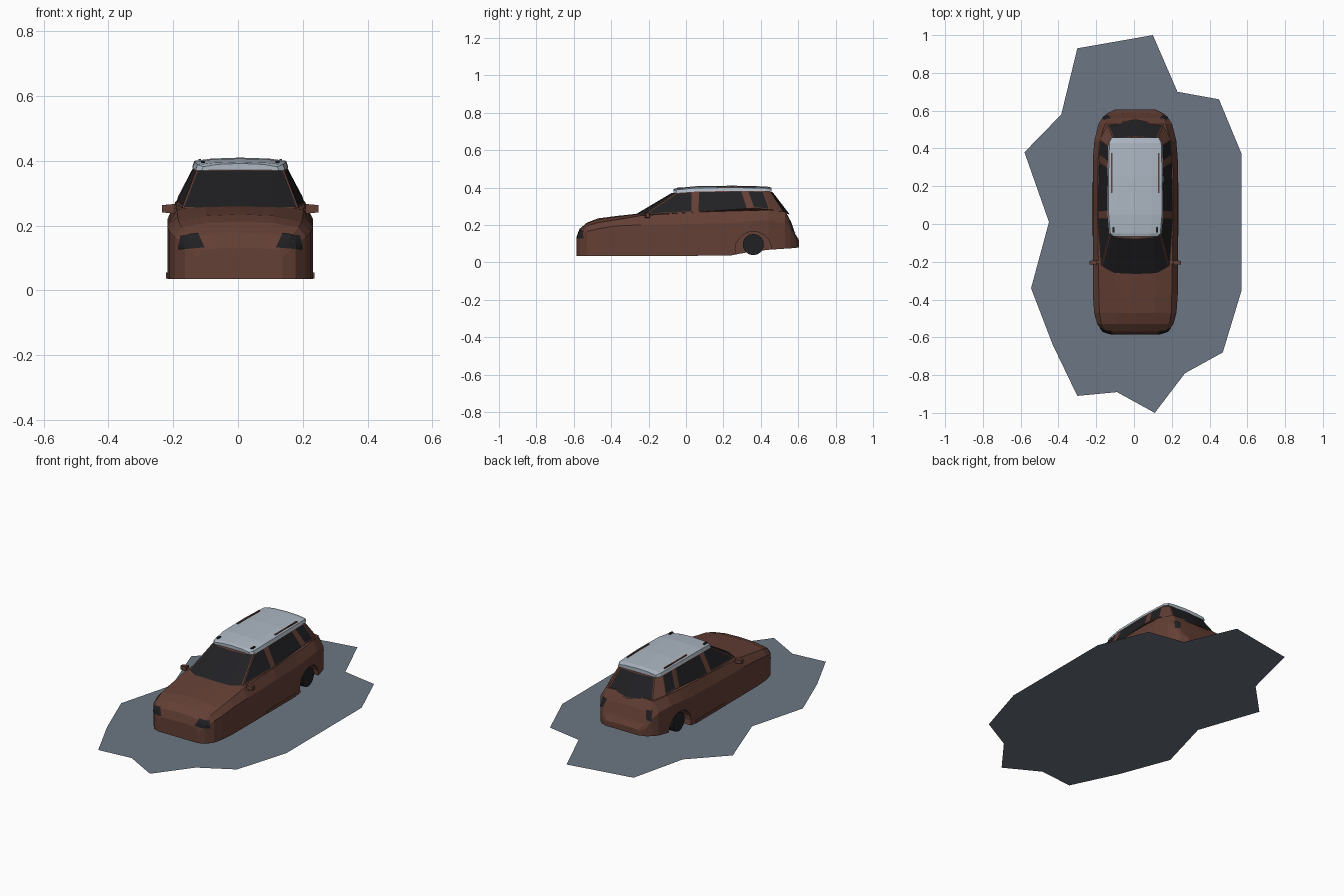
import bpy, bmesh, math
from mathutils import Vector
from mathutils.bvhtree import BVHTree

if "Cube" in bpy.data.objects:
    bpy.data.objects.remove(bpy.data.objects["Cube"])

CX = 0.007  # the car sits slightly off the centre line


def material(name, rgb):
    m = bpy.data.materials.new(name)
    m.diffuse_color = (*rgb, 1)
    m.use_nodes = True
    m.node_tree.nodes["Principled BSDF"].inputs["Base Color"].default_value = m.diffuse_color
    return m


PAINT = material("brown_paint", (0.125, 0.05, 0.035))
DARK = material("dark_glass", (0.015, 0.015, 0.018))
WHITE = material("pale_roof", (0.42, 0.48, 0.55))
GROUND = material("ground_grey", (0.15, 0.18, 0.23))


def finish(name, bm, *mats, x=CX):
    bmesh.ops.recalc_face_normals(bm, faces=bm.faces)
    me = bpy.data.meshes.new(name)
    bm.to_mesh(me)
    ob = bpy.data.objects.new(name, me)
    for m in mats:
        me.materials.append(m)
    ob.location.x = x
    bpy.context.collection.objects.link(ob)
    return ob


def closed(half):
    """Complete a half outline whose first and last points lie on x = 0."""
    return half + [(-p[0], *p[1:]) for p in half[-2:0:-1]]


def loft(rings):
    bm = bmesh.new()
    vs = [[bm.verts.new(p) for p in closed(r)] for r in rings]
    n = len(vs[0])
    for a, b in zip(vs, vs[1:]):
        for i in range(n):
            j = (i + 1) % n
            bm.faces.new((a[i], a[j], b[j], b[i]))
    bm.faces.new(vs[0])
    bm.faces.new(vs[-1])
    bmesh.ops.recalc_face_normals(bm, faces=bm.faces)
    return bm


def box(name, loc, size, mat, taper=1.0):
    bm = bmesh.new()
    bmesh.ops.create_cube(bm, size=1)
    for v in bm.verts:
        k = taper if v.co.x * loc[0] > 0 else 1
        v.co = Vector((v.co.x * size[0], v.co.y * size[1] * k, v.co.z * size[2] * k)) + Vector(loc)
    return finish(name, bm, mat)


def disc(name, loc, r, depth, sides, mat):
    bm = bmesh.new()
    bmesh.ops.create_cone(bm, cap_ends=True, segments=sides, radius1=r, radius2=r, depth=depth)
    for v in bm.verts:
        x, y, z = v.co
        v.co = Vector((z, x, y)) + Vector(loc)
    return finish(name, bm, mat)


# Ground patch
outline = [(.10, 1), (.23, .70), (.45, .66), (.57, .37), (.57, -.35), (.47, -.68), (.27, -.79), (.11, -1),
           (-.09, -.89), (-.30, -.91), (-.43, -.64), (-.545, -.34), (-.45, .01), (-.58, .38), (-.385, .58), (-.30, .93)]
bm = bmesh.new()
bm.faces.new([bm.verts.new((x, y, 0)) for x, y in reversed(outline)])
finish("ground_patch", bm, GROUND, x=0)

# Lower body: y, bottom, side width, side top, hood-edge width, hood-edge height, centre height
stations = [
    (-.585, .035, .13, .10, .12, .125, .13), (-.57, .035, .17, .14, .155, .165, .178),
    (-.53, .035, .202, .165, .18, .195, .212), (-.47, .035, .218, .18, .19, .212, .235),
    (-.37, .035, .225, .195, .193, .228, .248), (-.24, .035, .225, .20, .195, .25, .262),
    (.04, .035, .225, .205, .20, .268, .27), (.24, .037, .225, .21, .20, .274, .275),
    (.34, .056, .225, .22, .197, .277, .278), (.44, .067, .217, .225, .188, .28, .281),
    (.53, .073, .195, .21, .16, .27, .275), (.56, .075, .175, .18, .15, .212, .22),
    (.585, .077, .15, .125, .14, .145, .15), (.605, .08, .11, .105, .10, .112, .115)]
bm = loft([[(0, y, zb), (w, y, zb), (w, y, zm), (wt, y, zt), (wt * .55, y, zt + (zc - zt) * .8), (0, y, zc)]
           for y, zb, w, zm, wt, zt, zc in stations])
surface = BVHTree.FromBMesh(bm)
body = finish("body", bm, PAINT)

# Wheel wells and wheels
for end, y, z in (("front", -.37, .06), ("rear", .36, .068)):
    for side, s in (("left", -1), ("right", 1)):
        cutter = disc("well_cutter", (s * .22, y, z), .097, .16, 20, PAINT)
        mod = body.modifiers.new("well", 'BOOLEAN')
        mod.operation, mod.object, mod.solver = 'DIFFERENCE', cutter, 'EXACT'
        bpy.context.view_layer.objects.active = body
        bpy.ops.object.modifier_apply(modifier=mod.name)
        bpy.data.objects.remove(cutter)
        disc(f"{end}_{side}_wheel", (s * .188, y, .095), .057, .045, 14, DARK)

# Cabin: belt line and roof line share one column per pillar edge
belt = [(0, -.28, .25), (.11, -.268, .252), (.18, -.225, .255), (.198, .035, .268), (.198, .06, .268),
        (.195, .335, .277), (.192, .36, .29), (.185, .45, .283), (.15, .525, .265), (0, .555, .255)]
top = [(0, -.075, .372), (.09, -.068, .372), (.135, -.05, .373), (.143, .035, .38), (.143, .065, .38),
       (.143, .30, .384), (.142, .325, .384), (.138, .415, .381), (.115, .452, .377), (0, .462, .377)]
bm = loft([belt, top])
bm.faces.ensure_lookup_table()
n = 2 * (len(belt) - 1)
for group in ((0, 1, 8), (2, 4, 6)):  # screens, then side windows
    idx = [i for g in group for i in (g, n - 1 - g)]
    panes = [bm.faces[i] for i in idx]
    for f in panes:
        f.material_index = 1
    rims = bmesh.ops.inset_region(bm, faces=panes, thickness=.006, use_even_offset=True)["faces"]
    for f in rims:
        f.material_index = 0
    bm.faces.ensure_lookup_table()
finish("cabin", bm, PAINT, DARK)

# Pale roof slab
roof = [(-.067, .12, .370, .382, .392), (-.05, .138, .371, .388, .397), (.05, .147, .378, .397, .407),
        (.25, .148, .382, .40, .41), (.43, .143, .38, .396, .406), (.457, .13, .377, .391, .40)]
finish("roof", loft([[(0, y, zb), (w, y, zb), (w - .006, y, zt), (w * .6, y, zc - .003), (0, y, zc)]
                     for y, w, zb, zt, zc in roof]), WHITE)


def panel(name, corners, facing, mat, nu=4, nv=3):
    """Lay an (x, z) quad on the body, seen from facing = -1 front or 1 rear."""
    bm = bmesh.new()
    a, b, c, d = (Vector(p) for p in corners)
    grid = []
    for j in range(nv + 1):
        for i in range(nu + 1):
            p = a.lerp(b, i / nu).lerp(d.lerp(c, i / nu), j / nv)
            start = Vector((p.x, facing * 2, p.y))
            hit, nor, _, _ = surface.ray_cast(start, Vector((0, -facing, 0)))
            if hit is None:
                hit, nor, _, _ = surface.find_nearest(Vector((p.x, facing * .55, p.y)))
            grid.append(bm.verts.new(hit + nor * .003))
    for j in range(nv):
        for i in range(nu):
            k = j * (nu + 1) + i
            bm.faces.new((grid[k], grid[k + 1], grid[k + nu + 2], grid[k + nu + 1]))
    return finish(name, bm, mat)


# Grille, rear plate recess, lamps, mirrors, sills, roof rails
panel("grille", [(-.105, .05), (.105, .05), (.085, .12), (-.085, .12)], -1, PAINT)
panel("plate_panel", [(-.07, .122), (.07, .122), (.07, .175), (-.07, .175)], 1, PAINT)
for side, s in (("left", -1), ("right", 1)):
    panel(f"{side}_headlight", [(s * .11, .132), (s * .19, .126), (s * .184, .168), (s * .13, .176)], -1, DARK)
    panel(f"{side}_tail_light", [(s * .145, .17), (s * .172, .165), (s * .165, .225), (s * .13, .22)], 1, DARK)
    box(f"{side}_mirror", (s * .222, -.205, .252), (.04, .026, .03), PAINT, .75)
    box(f"{side}_mirror_arm", (s * .198, -.20, .247), (.03, .016, .012), PAINT)
    box(f"{side}_sill", (s * .222, .08, .046), (.014, .28, .018), PAINT)
    box(f"{side}_roof_rail", (s * .125, .27, .403), (.008, .21, .006), PAINT)
    box(f"{side}_rail_foot", (s * .115, -.03, .397), (.012, .03, .006), DARK)
